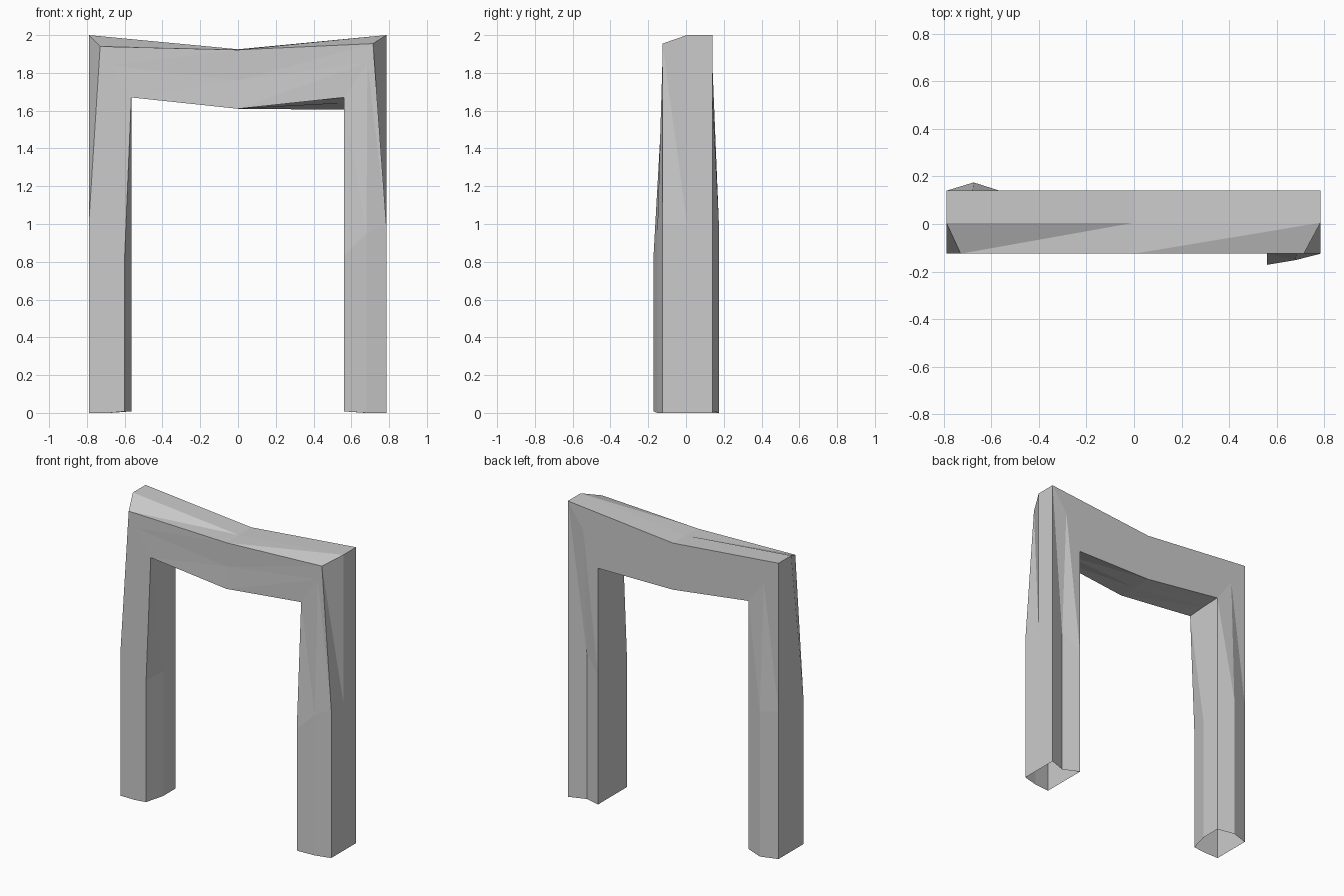
import bpy, bmesh

# Ring order: back outer, mid outer, front outer, front mid,
#             front inner, mid inner, back inner, back mid
left_leg = [(-.79, .14), (-.79, .005), (-.79, -.125), (-.68, -.125),
            (-.60, -.125), (-.565, .005), (-.565, .14), (-.675, .175)]
right_leg = [(.785, .14), (.785, .005), (.785, -.125), (.68, -.152),
             (.56, -.172), (.56, .0), (.56, .14), (.672, .10)]
knee_z = [1.0, 1.0, 1.0, .95, .83, .85, .88, .98]
inner_lift = [0, 0, 0, 0, .008, .008, .008, 0]

# Lintel sections: left corner, sagging middle, right corner
left_corner = [(-.79, .14, 2), (-.79, .005, 2), (-.73, -.125, 1.94), (-.68, -.125, 1.84),
               (-.565, -.125, 1.67), (-.565, .005, 1.68), (-.565, .14, 1.685), (-.68, .14, 1.84)]
middle = [(0, .14, 1.925), (0, .005, 1.925), (0, -.125, 1.922), (0, -.12, 1.76),
          (0, -.125, 1.61), (0, .005, 1.61), (0, .14, 1.61), (0, .14, 1.76)]
right_corner = [(.785, .14, 2), (.785, .005, 2), (.715, -.125, 1.955), (.685, -.125, 1.855),
                (.56, -.125, 1.67), (.56, .0, 1.64), (.56, .14, 1.605), (.672, .14, 1.84)]


def at_height(profile, heights):
    return [(x, y, z) for (x, y), z in zip(profile, heights)]


# Frame: one open-ended loft from left foot over the lintel to right foot
sections = [at_height(left_leg, inner_lift), at_height(left_leg, knee_z),
            left_corner, middle, right_corner,
            at_height(right_leg, knee_z), at_height(right_leg, inner_lift)]

bm = bmesh.new()
rings = [[bm.verts.new(p) for p in s] for s in sections]
for a, b in zip(rings, rings[1:]):
    for k in range(8):
        n = (k + 1) % 8
        bm.faces.new((a[k], b[k], a[n]))
        bm.faces.new((a[n], b[k], b[n]))
bmesh.ops.recalc_face_normals(bm, faces=bm.faces[:])

mesh = bpy.data.meshes.new("gate_frame")
bm.to_mesh(mesh)
bm.free()
bpy.context.collection.objects.link(bpy.data.objects.new("gate_frame", mesh))
